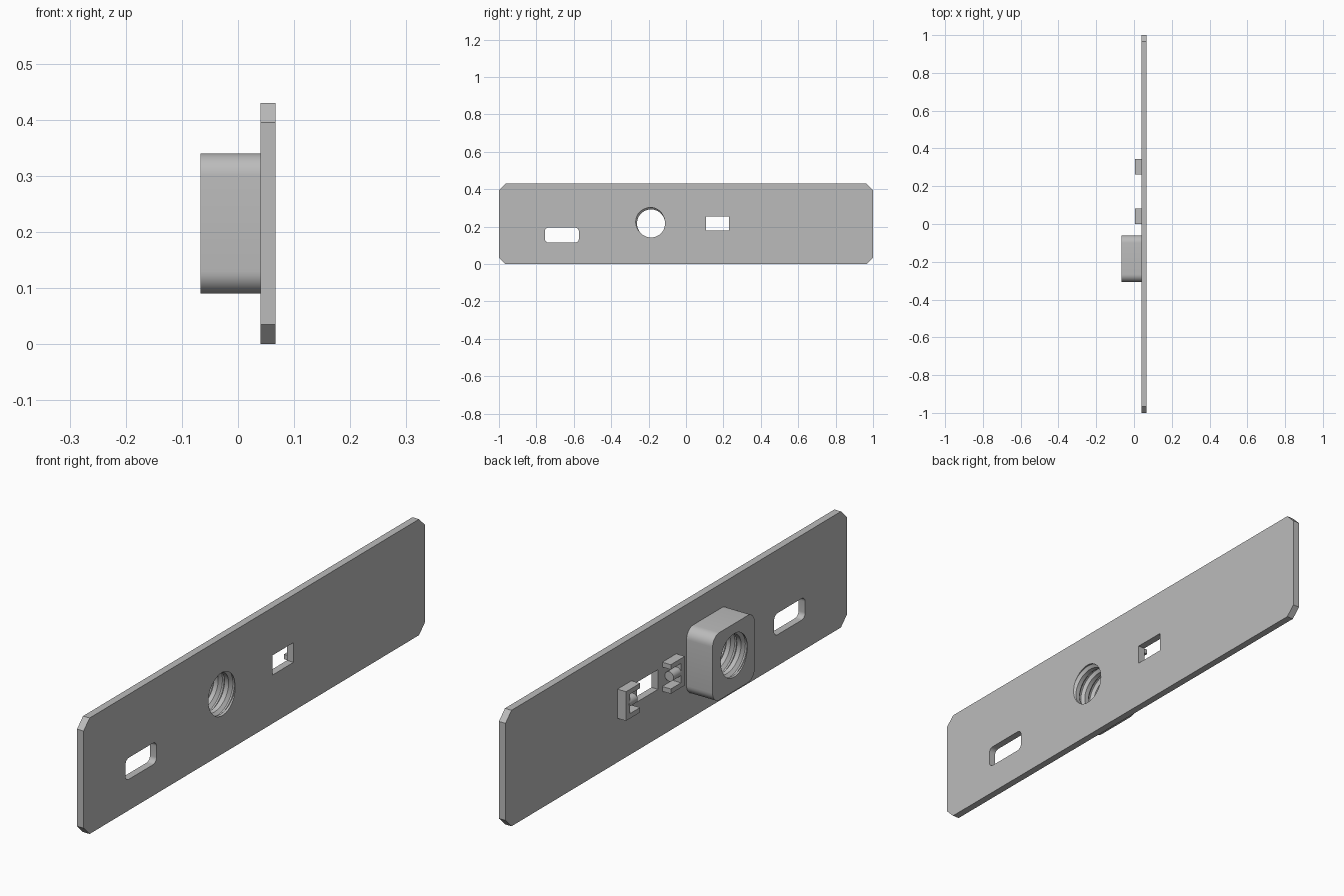
import bpy, bmesh
from math import cos, sin, pi, tau, radians

cube = bpy.data.objects.get("Cube")
if cube:
    bpy.data.objects.remove(cube, do_unlink=True)

grey = bpy.data.materials.new("matte grey")
grey.use_nodes = True
grey.diffuse_color = (0.5, 0.5, 0.5, 1)
grey.node_tree.nodes["Principled BSDF"].inputs["Base Color"].default_value = (0.5, 0.5, 0.5, 1)


def finish(name, bm):
    bmesh.ops.recalc_face_normals(bm, faces=bm.faces)
    mesh = bpy.data.meshes.new(name)
    bm.to_mesh(mesh)
    bm.free()
    mesh.materials.append(grey)
    ob = bpy.data.objects.new(name, mesh)
    bpy.context.collection.objects.link(ob)
    return ob


def extrude_x(name, outline, x0, x1):
    """Extrude a y-z outline from x0 to x1."""
    bm = bmesh.new()
    face = bm.faces.new([bm.verts.new((x0, y, z)) for y, z in outline])
    new = bmesh.ops.extrude_face_region(bm, geom=[face])["geom"]
    moved = [v for v in new if isinstance(v, bmesh.types.BMVert)]
    bmesh.ops.translate(bm, verts=moved, vec=(x1 - x0, 0, 0))
    return finish(name, bm)


def rounded(y0, y1, z0, z1, r=0, steps=8):
    """Rectangle outline; one step gives chamfered corners."""
    if r == 0:
        return [(y0, z0), (y1, z0), (y1, z1), (y0, z1)]
    corners = [(y1 - r, z1 - r), (y0 + r, z1 - r), (y0 + r, z0 + r), (y1 - r, z0 + r)]
    return [(cy + r * cos(pi / 2 * (q + i / steps)), cz + r * sin(pi / 2 * (q + i / steps)))
            for q, (cy, cz) in enumerate(corners) for i in range(steps + 1)]


def thread_cutter(cy, cz, x0, pitch, turns, r_min, r_max, n=40):
    """Solid screw whose crest follows the mesh diagonals."""
    bm = bmesh.new()
    rings = []
    for k in range(n * turns + 1):
        ring = []
        for s in range(n):
            t = ((k - s) / n + 0.3) % 1
            crest = min(1, max(0, 1.4 - abs(t - 0.5) * 4.8))
            r = r_min + (r_max - r_min) * crest
            a = tau * s / n
            ring.append(bm.verts.new((x0 + pitch * k / n, cy + r * cos(a), cz + r * sin(a))))
        rings.append(ring)
    for a, b in zip(rings, rings[1:]):
        for s in range(n):
            t = (s + 1) % n
            bm.faces.new((a[s], a[t], b[t]))
            bm.faces.new((a[s], b[t], b[s]))
    bm.faces.new(rings[0])
    bm.faces.new(rings[-1])
    return finish("thread_cutter", bm)


def boolean(ob, tool, operation):
    mod = ob.modifiers.new("cut", "BOOLEAN")
    mod.operation, mod.solver, mod.object = operation, "EXACT", tool
    bpy.context.view_layer.objects.active = ob
    bpy.ops.object.modifier_apply(modifier=mod.name)
    bpy.data.objects.remove(tool, do_unlink=True)


def smooth(ob, angle=25):
    bpy.ops.object.select_all(action="DESELECT")
    ob.select_set(True)
    bpy.context.view_layer.objects.active = ob
    bpy.ops.object.shade_smooth_by_angle(angle=radians(angle))


# Chamfered plate with its threaded block
FACE, BACK = 0.04, 0.067
plate = extrude_x("mounting_plate", rounded(-1, 1, 0, 0.43, 0.035, 1), FACE, BACK)
block = extrude_x("threaded_block", rounded(-0.307, -0.06, 0.09, 0.34, 0.04), -0.067, FACE + 0.01)
boolean(plate, block, "UNION")

# Threaded hole and the two slots
boolean(plate, thread_cutter(-0.187, 0.217, -0.085, 0.043, 4, 0.075, 0.086), "DIFFERENCE")
for outline in (rounded(-0.755, -0.573, 0.115, 0.195, 0.02), rounded(0.107, 0.23, 0.18, 0.253)):
    boolean(plate, extrude_x("slot_cutter", outline, 0, 0.1), "DIFFERENCE")
smooth(plate)

# Pair of C-shaped clips opening toward the small slot, each with a round pin
MID, Z = 0.172, 0.217
for name, side in (("front", -1), ("rear", 1)):
    near, wall, far = (MID + side * d for d in (0.09, 0.15, 0.172))
    c_shape = [(far, Z - 0.054), (near, Z - 0.054), (near, Z - 0.036), (wall, Z - 0.036),
               (wall, Z + 0.036), (near, Z + 0.036), (near, Z + 0.054), (far, Z + 0.054)]
    extrude_x(name + "_clip", c_shape, 0.005, FACE + 0.003)
    tip = MID + side * 0.105
    bpy.ops.mesh.primitive_cylinder_add(vertices=24, radius=0.018, depth=abs(wall - tip) + 0.004,
                                        location=(0.022, (wall + tip) / 2 + side * 0.002, Z),
                                        rotation=(pi / 2, 0, 0))
    pin = bpy.context.object
    pin.name = name + "_pin"
    pin.data.materials.append(grey)
    smooth(pin)
